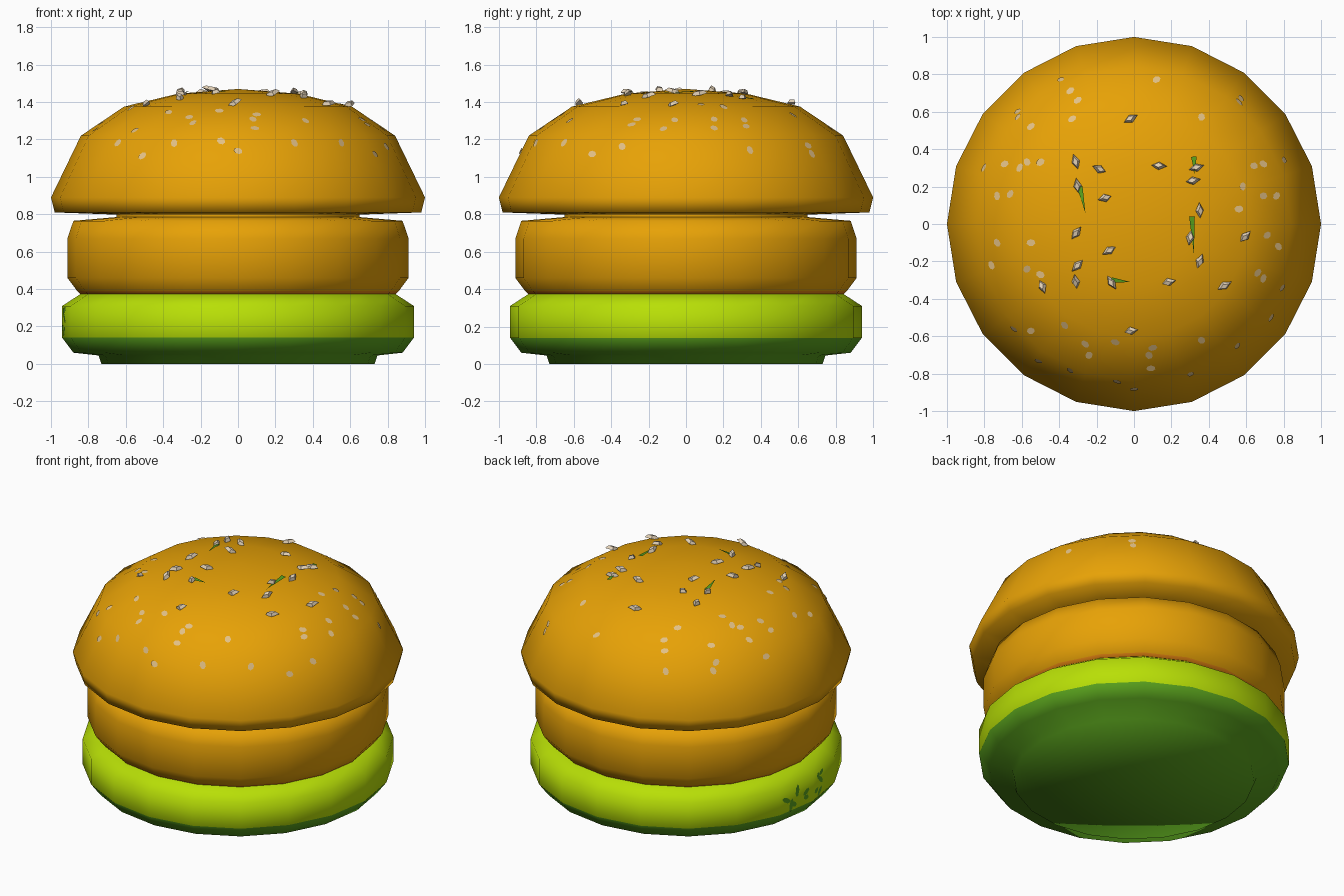
import bpy, bmesh, math, random
from mathutils import Vector, Matrix
from mathutils.bvhtree import BVHTree

if "Cube" in bpy.data.objects:
    bpy.data.objects.remove(bpy.data.objects["Cube"])

random.seed(4)
SIDES = 20


def material(name, rgb):
    m = bpy.data.materials.new(name)
    m.diffuse_color = (*rgb, 1)
    m.use_nodes = True
    m.node_tree.nodes["Principled BSDF"].inputs["Base Color"].default_value = m.diffuse_color
    return m


BUN = material("golden bun", (0.80, 0.36, 0.002))
ORANGE = material("orange edge", (0.80, 0.24, 0.006))
LIME = material("lime green", (0.48, 0.74, 0.002))
GREEN = material("leaf green", (0.10, 0.36, 0.012))
SEED = material("seed tan", (0.76, 0.53, 0.24))
CHIP = material("pale seed", (0.78, 0.65, 0.48))


def finish(bm, name, mats, angle=None):
    me = bpy.data.meshes.new(name)
    bm.to_mesh(me)
    ob = bpy.data.objects.new(name, me)
    bpy.context.collection.objects.link(ob)
    for m in mats:
        me.materials.append(m)
    if angle:
        bpy.ops.object.select_all(action='DESELECT')
        ob.select_set(True)
        bpy.context.view_layer.objects.active = ob
        bpy.ops.object.shade_smooth_by_angle(angle=math.radians(angle))
    return ob


def lathe(profile):
    """Closed turned solid; profile is (radius, height) from bottom to top."""
    bm = bmesh.new()
    rings = []
    for r, z in profile:
        if r == 0:
            rings.append([bm.verts.new((0, 0, z))] * SIDES)
        else:
            rings.append([bm.verts.new((r * math.cos(i * math.tau / SIDES),
                                        r * math.sin(i * math.tau / SIDES), z))
                          for i in range(SIDES)])
    for a, b in zip(rings, rings[1:]):
        for i in range(SIDES):
            j = (i + 1) % SIDES
            bm.faces.new(list(dict.fromkeys((a[i], a[j], b[j], b[i]))))
    bmesh.ops.recalc_face_normals(bm, faces=bm.faces)
    return bm


def frame(tree, start, direction, lift=0.003):
    """Frame on a surface, turned at random about its normal."""
    p, n, _, _ = tree.ray_cast(Vector(start), Vector(direction))
    rot = n.to_track_quat('Z', 'Y').to_matrix().to_4x4()
    return Matrix.Translation(p + n * lift) @ rot @ Matrix.Rotation(random.uniform(0, math.tau), 4, 'Z')


def plate(bm, m, a, b, sides=7):
    """Thin flat disc of half sizes a and b."""
    bmesh.ops.create_circle(bm, cap_ends=True, segments=sides, radius=1,
                            matrix=m @ Matrix.Diagonal((a, b, 1, 1)))


# Lettuce layer: dark green underside, lime side
bm = lathe([(0, 0), (0.73, 0), (0.745, 0.045), (0.88, 0.06), (0.94, 0.14),
            (0.94, 0.31), (0.84, 0.375), (0, 0.375)])
for f in bm.faces:
    f.material_index = 1 if f.calc_center_median().z < 0.14 else 0
lettuce_tree = BVHTree.FromBMesh(bm)
finish(bm, "lettuce_layer", [LIME, GREEN], 80)

# Dark green blotches on the left side of the lettuce
bm = bmesh.new()
for i in range(11):
    a = math.radians(random.uniform(164, 188))
    d = Vector((math.cos(a), math.sin(a), 0))
    start = d * 2 + Vector((0, 0, random.uniform(0.16, 0.31)))
    plate(bm, frame(lettuce_tree, start, -d), random.uniform(0.02, 0.045), 0.016)
finish(bm, "lettuce_blotches", [GREEN])

# Middle layer with a thin orange edge below and a neck into the bun
bm = lathe([(0, 0.365), (0.835, 0.365), (0.86, 0.39), (0.912, 0.46), (0.912, 0.67),
            (0.88, 0.765), (0.65, 0.785), (0.65, 0.815), (0, 0.815)])
for f in bm.faces:
    f.material_index = 1 if f.calc_center_median().z < 0.38 else 0
finish(bm, "middle_layer", [BUN, ORANGE], 80)

# Domed top bun
bm = lathe([(0, 0.80), (0.70, 0.80), (0.98, 0.81), (1.0, 0.89), (0.84, 1.22),
            (0.61, 1.375), (0.32, 1.445), (0, 1.47)])
tree = BVHTree.FromBMesh(bm)
finish(bm, "top_bun", [BUN], 80)

# Flat seeds scattered round the bun
flat = [(.12, .77), (-.39, .77), (.57, .67), (-.34, .71), (-.3, .66), (-.62, .57), (.36, .57),
        (-.33, .56), (-.55, .52), (-.69, .32), (-.61, .3), (-.57, .33), (-.5, .33), (.64, .31),
        (.69, .32), (.8, .34), (.58, .2), (.69, .15), (.76, .15), (-.73, .15), (-.66, .16),
        (-.73, -.1), (-.76, -.22), (-.55, -.1), (-.57, -.24), (-.5, -.27), (.56, .08), (.71, -.06),
        (.77, -.12), (.66, -.26), (.69, -.29), (-.55, -.57), (-.37, -.54), (-.26, -.64),
        (-.24, -.7), (-.1, -.63), (.1, -.66), (.08, -.7), (.09, -.77), (.36, -.62), (-.09, -.84)]
# Lower seeds on the steep side
low = [(0, -.88), (-.51, -.73), (-.34, -.78), (.3, -.8), (.55, -.65), (.73, -.5), (-.64, -.56),
       (.79, -.34), (.56, .65), (-.62, .6), (-.8, .3)]
bm = bmesh.new()
for x, y in flat + low:
    plate(bm, frame(tree, (x, y, 3), (0, 0, -1), 0.004), 0.025, 0.019)
finish(bm, "flat_seeds", [SEED])

# Raised pointed seeds on the crown
raised = [(-.31, .33), (-.18, .29), (-.3, .2), (-.15, .14), (.13, .31), (.33, .3), (.31, .23),
          (.35, .07), (.3, -.07), (.35, -.2), (.59, -.07), (.18, -.31), (.48, -.33), (-.12, -.31),
          (-.31, -.31), (-.49, -.33), (-.3, -.22), (-.13, -.14), (-.31, -.05), (-.02, .56), (-.02, -.57)]
bm = bmesh.new()
for x, y in raised:
    tilt = Matrix.Rotation(random.uniform(0.2, 0.5), 4, 'Y')
    m = frame(tree, (x, y, 3), (0, 0, -1)) @ Matrix.Translation((0, 0, 0.012)) @ tilt
    bmesh.ops.create_cone(bm, cap_ends=True, segments=4, radius1=1, radius2=0.6, depth=1,
                          matrix=m @ Matrix.Diagonal((0.044, 0.022, 0.02, 1)))
finish(bm, "raised_seeds", [CHIP])

# Green slivers beside a few raised seeds: start and tip
bm = bmesh.new()
for x0, y0, x1, y1 in [(.32, .36, .325, .27), (.31, .04, .32, -.16), (-.29, .2, -.26, .06),
                       (-.12, -.3, -.02, -.31)]:
    a, b = Vector((x0, y0)), Vector((x1, y1))
    side = Vector((a.y - b.y, b.x - a.x)).normalized() * 0.015
    tri = []
    for p in (a + side, a - side, b):
        hit = tree.ray_cast(Vector((p.x, p.y, 3)), Vector((0, 0, -1)))[0]
        tri.append(bm.verts.new(hit + Vector((0, 0, 0.012))))
    f = bm.faces.new(tri)
    f.normal_update()
    if f.normal.z < 0:
        f.normal_flip()
finish(bm, "green_slivers", [GREEN])
